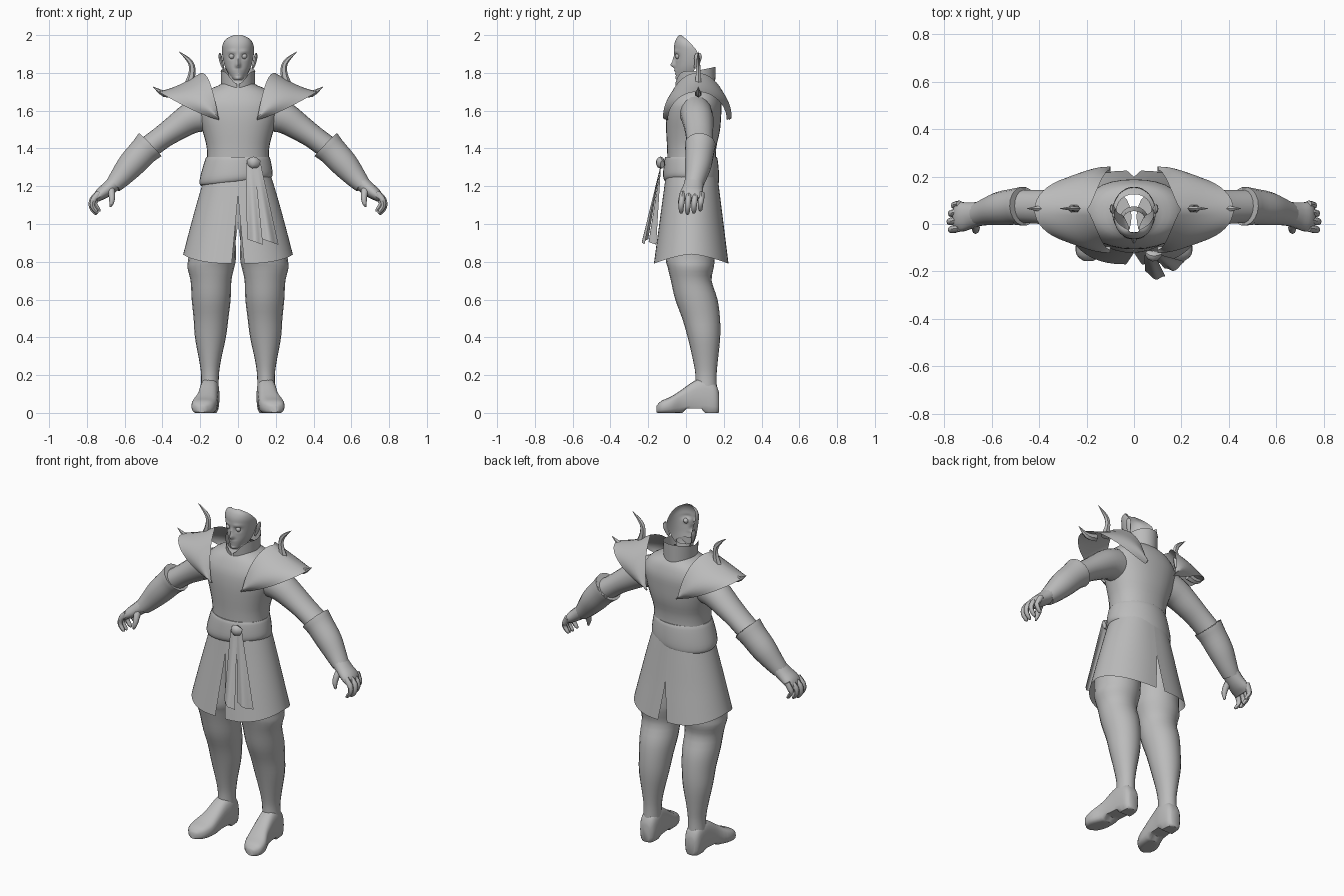
import bpy, bmesh, math
from mathutils import Vector

grey = bpy.data.materials.new("plain_grey")
grey.diffuse_color = (0.5, 0.5, 0.5, 1)


def finish(name, bm, angle=45):
    bmesh.ops.remove_doubles(bm, verts=bm.verts, dist=0.0004)
    bmesh.ops.recalc_face_normals(bm, faces=bm.faces)
    me = bpy.data.meshes.new(name)
    bm.to_mesh(me)
    bm.free()
    me.materials.append(grey)
    ob = bpy.data.objects.new(name, me)
    bpy.context.collection.objects.link(ob)
    bpy.ops.object.select_all(action='DESELECT')
    ob.select_set(True)
    bpy.context.view_layer.objects.active = ob
    bpy.ops.object.shade_smooth_by_angle(angle=math.radians(angle))
    return ob


def smooth_path(rows, sub):
    """Catmull-Rom interpolation of tuples of numbers."""
    out = []
    for i in range(len(rows) - 1):
        a, b, c, d = (rows[max(i - 1, 0)], rows[i], rows[i + 1], rows[min(i + 2, len(rows) - 1)])
        for k in range(sub):
            t = k / sub
            out.append([0.5 * (2 * q + (r - p) * t + (2 * p - 5 * q + 4 * r - s) * t * t
                               + (3 * q - p - 3 * r + s) * t ** 3) for p, q, r, s in zip(a, b, c, d)])
    return out + [list(rows[-1])]


def loft(name, rows, seg=16, axis=None, ref=(0, 1, 0), s=1, sub=3, power=1.0, floor=None, shift=None, caps=True):
    """Skin elliptical sections (x, y, z, radius across, radius along ref)."""
    rows = smooth_path(rows, sub)
    bm = bmesh.new()
    rings = []
    for i, r in enumerate(rows):
        c = Vector(r[:3])
        t = Vector(axis) if axis else Vector(rows[min(i + 1, len(rows) - 1)][:3]) - Vector(rows[max(i - 1, 0)][:3])
        t.normalize()
        v = Vector(ref)
        v = (v - t * v.dot(t)).normalized()
        u = v.cross(t)
        ring = []
        for k in range(seg):
            a = 2 * math.pi * k / seg
            ca, sa = math.cos(a), math.sin(a)
            p = c + u * max(r[3], .001) * math.copysign(abs(ca) ** power, ca) \
                + v * max(r[4], .001) * math.copysign(abs(sa) ** power, sa)
            if floor:
                p.z = max(p.z, floor(p))
            if shift:
                p = shift(p)
            ring.append(bm.verts.new((p.x * s, p.y, p.z)))
        rings.append(ring)
    for a, b in zip(rings, rings[1:]):
        for k in range(seg):
            bm.faces.new((a[k], a[(k + 1) % seg], b[(k + 1) % seg], b[k]))
    if caps:
        bm.faces.new(rings[0])
        bm.faces.new(rings[-1])
    return finish(name, bm)


def sheet(name, fn, nu, nv, s=1, angle=45):
    """Open surface from a function of u and v in 0..1."""
    bm = bmesh.new()
    g = []
    for i in range(nu + 1):
        row = []
        for j in range(nv + 1):
            x, y, z = fn(i / nu, j / nv)
            row.append(bm.verts.new((x * s, y, z)))
        g.append(row)
    for i in range(nu):
        for j in range(nv):
            bm.faces.new((g[i][j], g[i + 1][j], g[i + 1][j + 1], g[i][j + 1]))
    return finish(name, bm, angle)


def bump(x, z, cx, cz, wx, wz):
    return math.exp(-((x - cx) / wx) ** 2 - ((z - cz) / wz) ** 2)


UP = (0, 0, 1)
# torso, neck and belt
loft("torso", [(0, .03, 1.30, .165, .128), (0, .03, 1.40, .165, .130), (0, .037, 1.49, .187, .142),
               (0, .04, 1.57, .212, .146), (0, .045, 1.64, .22, .142), (0, .05, 1.70, .175, .12),
               (0, .05, 1.735, .10, .095), (0, .045, 1.755, .075, .08)], 32, UP, power=.9, caps=False)
loft("neck", [(0, .02, 1.70, .06, .055), (0, .015, 1.75, .05, .05), (0, .01, 1.80, .05, .045)], 16, UP, caps=False)


def belt_tilt(p):
    k = max(0, min(1, (1.36 - p.z) / .13))
    p.z += k * (.10 * p.x - .10 * max(p.y, 0))
    p.x -= k * .012
    return p


loft("belt", [(0, .027, 1.355, .162, .130), (0, .027, 1.35, .170, .139), (0, .027, 1.30, .184, .146),
              (0, .027, 1.25, .193, .148), (0, .03, 1.225, .186, .14), (0, .03, 1.225, .165, .125)],
     32, UP, shift=belt_tilt, caps=False)

# head: a face shell open at the back
FACE = smooth_path([(1.762, .022, -.047, -.01), (1.78, .042, -.052, .03), (1.82, .064, -.055, .045),
                    (1.86, .077, -.056, .055), (1.91, .085, -.062, .06), (1.95, .081, -.062, .03),
                    (1.98, .062, -.052, 0), (2.0, .022, -.036, -.026)], 5)


def face(u, v):
    z, w, yf, yb = FACE[round(v * (len(FACE) - 1))]
    th = math.pi * (u - .5)
    x, y = w * math.sin(th), yb - (yb - yf) * math.cos(th) ** .8 if abs(th) < 1.57 else yb
    ax = abs(x)
    y -= .026 * bump(ax, z, 0, 1.842, .012, .016) + .012 * bump(ax, z, 0, 1.87, .009, .02)
    y += .011 * bump(ax, z, .033, 1.888, .016, .012) - .006 * bump(ax, z, .033, 1.912, .022, .008)
    y -= .008 * bump(ax, z, 0, 1.812, .02, .006) + .006 * bump(ax, z, 0, 1.796, .018, .005)
    y -= .006 * bump(ax, z, 0, 1.772, .02, .01)
    return x, y, z


sheet("face", face, 40, len(FACE) - 1, angle=60)


# standing collar with a notch at the throat
def collar(u, v):
    a = math.pi * (2 * u - 1) * .98
    k = math.cos(a)
    top = 1.81 + .022 * max(k, 0) - .07 * max(-k, 0) ** 6
    r = 1 + .04 * v
    return .088 * r * math.sin(a), .05 + .103 * r * k, 1.71 + v * (top - 1.71)


sheet("collar", collar, 36, 3)


# skirt half with slits at the front and back
def skirt(u, v):
    a = math.pi * u
    c, si = math.cos(a), math.sin(a)
    bottom = .84 - .05 * abs(c) ** 1.5
    z = 1.27 + (bottom - 1.27) * v
    front, back = -.105 - .065 * v, .165 + .06 * v
    rx = .168 + .122 * v ** .9
    gap = .032 * max(0, (1.15 - z) / .35) if c > 0 else .028 * max(0, (1.0 - z) / .2)
    x = gap + (rx - gap) * si ** .85 if si > 1e-6 else gap
    return x, (front + back) / 2 - (back - front) / 2 * c, z


# shoulder plate: arched cap meeting in a point at front and back
def plate(u, v):
    t = 2 * u - 1
    ph = t * math.pi / 2
    c, sn = max(math.cos(ph), 0), math.sin(ph)
    xi, zi = .197 - .097 * abs(t) ** .8, 1.55 + .25 * c
    xo, zo = .10 + .32 * c ** .8, 1.55 + .15 * c
    b = math.sin(math.pi * v)
    return (xi + (xo - xi) * v, .06 + (.168 - .012 * v + .02 * b) * sn,
            zi + (zo - zi) * v + .012 * b * (1 - 2 * c * c))


def sole(p):
    return .022 if .0 < p.y < .09 else 0


for s, side in ((1, "left_"), (-1, "right_")):
    sheet(side + "skirt_panel", skirt, 24, 10, s)
    sheet(side + "shoulder_plate", plate, 24, 8, s)
    # horns on the shoulder plate
    loft(side + "upper_horn", [(.262, .065, 1.73, .026, .02), (.245, .065, 1.79, .019, .015), (.245, .065, 1.84, .016, .012),
                               (.268, .065, 1.875, .011, .009), (.312, .065, 1.912, .001, .001)], 6, s=s)
    loft(side + "outer_horn", [(.33, .065, 1.70, .024, .02), (.39, .065, 1.69, .018, .016),
                               (.45, .065, 1.727, .001, .001)], 6, s=s)
    # ears and eyes
    loft(side + "ear", [(.078, .05, 1.825, .006, .008), (.086, .058, 1.85, .009, .014), (.094, .064, 1.885, .009, .02),
                        (.096, .066, 1.905, .004, .012)], 8, s=s)
    loft(side + "eye", [(.033, -.058, 1.888, .002, .002), (.033, -.053, 1.888, .011, .011), (.033, -.042, 1.888, .015, .015),
                        (.033, -.03, 1.888, .002, .002)], 10, (0, 1, 0), (1, 0, 0), s)
    # arms: sleeve, flared bracer, palm
    loft(side + "upper_arm", [(.15, .05, 1.59, .10, .085), (.24, .06, 1.565, .085, .085), (.32, .068, 1.515, .072, .078),
                              (.40, .072, 1.46, .062, .072), (.48, .075, 1.40, .062, .07)], 18, s=s)
    loft(side + "bracer", [(.475, .075, 1.41, .07, .07), (.465, .075, 1.42, .085, .082), (.50, .073, 1.385, .077, .077),
                           (.565, .065, 1.315, .072, .071), (.62, .052, 1.25, .058, .058), (.66, .04, 1.205, .045, .05)],
         18, s=s)
    loft(side + "palm", [(.645, .045, 1.225, .042, .05), (.69, .036, 1.185, .038, .056), (.73, .03, 1.155, .032, .064),
                         (.752, .03, 1.13, .018, .058)], 14, s=s)
    for i, name in enumerate(("index", "middle", "ring", "little")):
        y, d = -.018 + .034 * i, (.0, .006, .0, -.012)[i]
        loft(side + name + "_finger", [(.735, y, 1.165, .016, .015), (.764 + d, y - .004, 1.13, .016, .016),
                                       (.770 + d, y - .007, 1.095 - d, .013, .014), (.75 + d, y - .008, 1.065 - d, .010, .011),
                                       (.74 + d, y - .008, 1.058 - d, .003, .004)], 8, s=s)
    loft(side + "thumb", [(.675, .01, 1.19, .022, .022), (.668, -.015, 1.155, .018, .018), (.668, -.028, 1.12, .014, .014),
                          (.675, -.032, 1.09, .005, .006)], 8, s=s)
    # leg with a fold at the knee, then shoe
    loft(side + "leg", [(.11, .03, 1.12, .10, .12), (.135, .025, .95, .122, .13), (.137, .022, .82, .126, .13),
                        (.144, .025, .77, .124, .122), (.143, .028, .70, .108, .108), (.142, .055, .60, .103, .112),
                        (.143, .08, .50, .092, .10), (.146, .095, .40, .082, .086), (.148, .103, .28, .058, .066),
                        (.148, .106, .20, .047, .056), (.150, .106, .12, .048, .058)], 20, UP, s=s)
    loft(side + "shoe", [(.15, .176, .055, .028, .05), (.15, .155, .07, .046, .085), (.15, .10, .085, .052, .10),
                         (.155, .045, .08, .052, .09), (.163, -.02, .06, .056, .065), (.178, -.08, .04, .066, .046),
                         (.188, -.13, .03, .054, .034), (.192, -.156, .02, .02, .018)],
         20, (0, 1, 0), UP, s, power=.7, floor=sole)

# sash knot and two hanging tails
loft("sash_knot", [(.055, -.12, 1.32, .02, .012), (.08, -.135, 1.325, .032, .024), (.11, -.125, 1.315, .022, .012)], 10)


def tail(top, bottom, wt, wb, yb, lean):
    def fn(u, v):
        x = top + (bottom - top) * v + (u - .5) * (wt + (wb - wt) * v)
        fold = .012 * math.cos(2 * math.pi * u) * v
        return x, -.132 + (yb + .132) * v + fold + lean * (u - .5) * v, 1.32 - (.40 + .03 * u) * v
    return fn


sheet("sash_tail_inner", tail(.065, .09, .045, .085, -.222, -.02), 8, 8)
sheet("sash_tail_outer", tail(.10, .172, .04, .085, -.185, .03), 8, 8)
